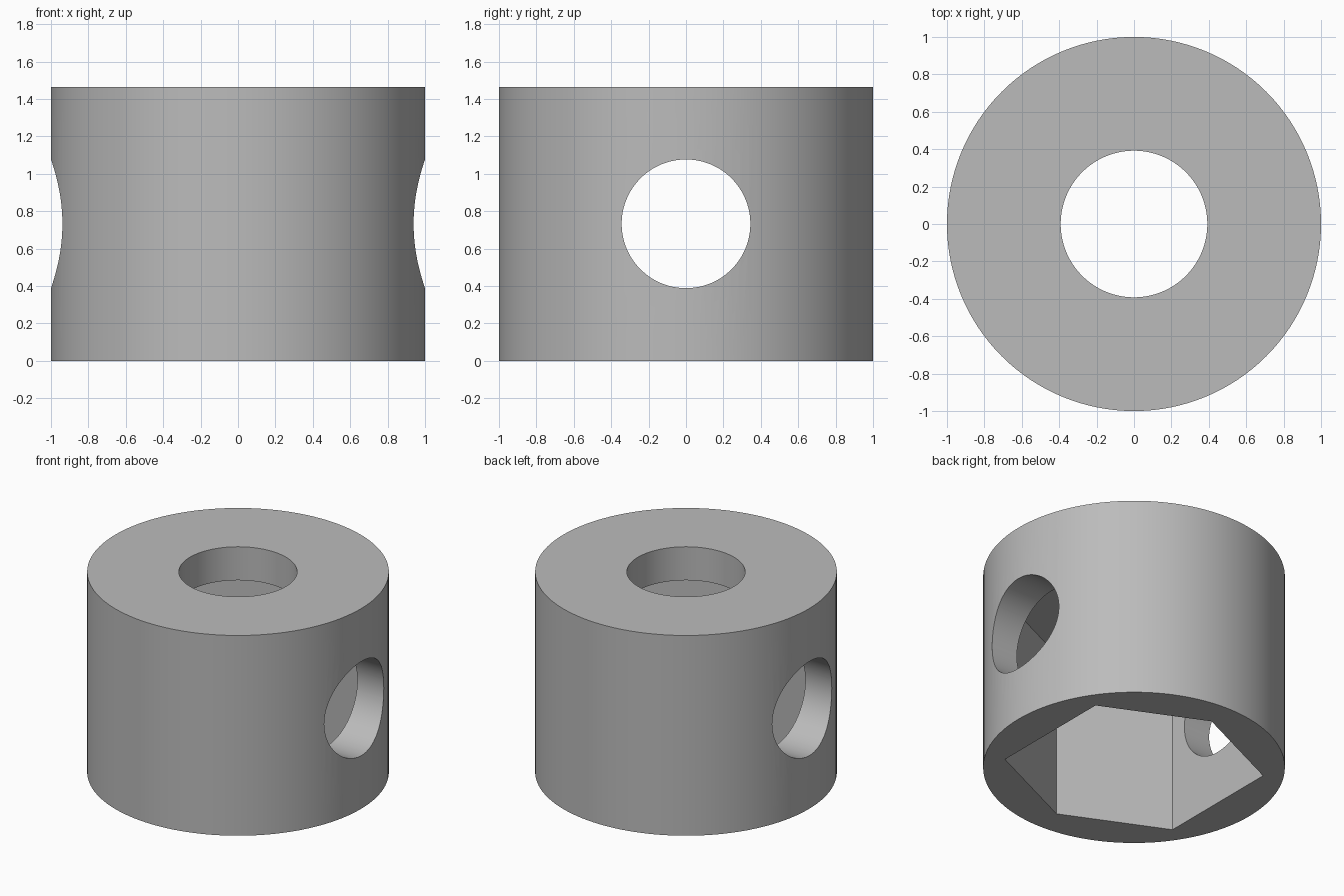
import bpy
import bmesh
import math
from mathutils import Matrix

if "Cube" in bpy.data.objects:
    bpy.data.objects.remove(bpy.data.objects["Cube"], do_unlink=True)

HEIGHT = 1.465
LIP = 0.245          # thickness of the top wall above the socket
SEGMENTS = 128

metal = bpy.data.materials.new("plain_grey")
metal.use_nodes = True
grey = (0.5, 0.5, 0.5, 1)
metal.diffuse_color = grey
metal.node_tree.nodes["Principled BSDF"].inputs["Base Color"].default_value = grey


def prism(name, outline, bottom, top, matrix=Matrix()):
    """Extrude a closed outline from bottom to top, then place it."""
    bm = bmesh.new()
    face = bm.faces.new([bm.verts.new((x, y, bottom)) for x, y in outline])
    new = bmesh.ops.extrude_face_region(bm, geom=[face])["geom"]
    verts = [v for v in new if isinstance(v, bmesh.types.BMVert)]
    bmesh.ops.translate(bm, verts=verts, vec=(0, 0, top - bottom))
    bmesh.ops.recalc_face_normals(bm, faces=bm.faces)
    bm.transform(matrix)
    mesh = bpy.data.meshes.new(name)
    bm.to_mesh(mesh)
    bm.free()
    mesh.materials.append(metal)
    obj = bpy.data.objects.new(name, mesh)
    bpy.context.collection.objects.link(obj)
    return obj


def circle(radius, count=SEGMENTS):
    return [(radius * math.cos(math.tau * i / count),
             radius * math.sin(math.tau * i / count)) for i in range(count)]


# Round body
body = prism("collar_body", circle(1), 0, HEIGHT)

# Six-sided socket open at the bottom
flat, corner, tip = 0.725, 0.467, 0.80
hexagon = [(flat, -corner), (flat, corner), (0, tip),
           (-flat, corner), (-flat, -corner), (0, -tip)]
socket = prism("socket_cutter", hexagon, -0.2, HEIGHT - LIP)

# Round hole in the top and cross hole through both sides
top_hole = prism("top_hole_cutter", circle(0.392), HEIGHT / 2, HEIGHT + 0.2)
sideways = Matrix.Translation((0, 0, HEIGHT / 2)) @ Matrix.Rotation(math.pi / 2, 4, "Y")
cross_hole = prism("cross_hole_cutter", circle(0.344), -1.2, 1.2, sideways)

bpy.context.view_layer.objects.active = body
for cutter in (socket, top_hole, cross_hole):
    cutter.hide_render = True
    mod = body.modifiers.new(cutter.name, "BOOLEAN")
    mod.operation = "DIFFERENCE"
    mod.solver = "EXACT"
    mod.object = cutter
    bpy.ops.object.modifier_apply(modifier=mod.name)
    bpy.data.objects.remove(cutter, do_unlink=True)

# Smooth round walls, crisp edges
bpy.ops.object.select_all(action="DESELECT")
body.select_set(True)
bpy.ops.object.shade_smooth_by_angle(angle=math.radians(20))
